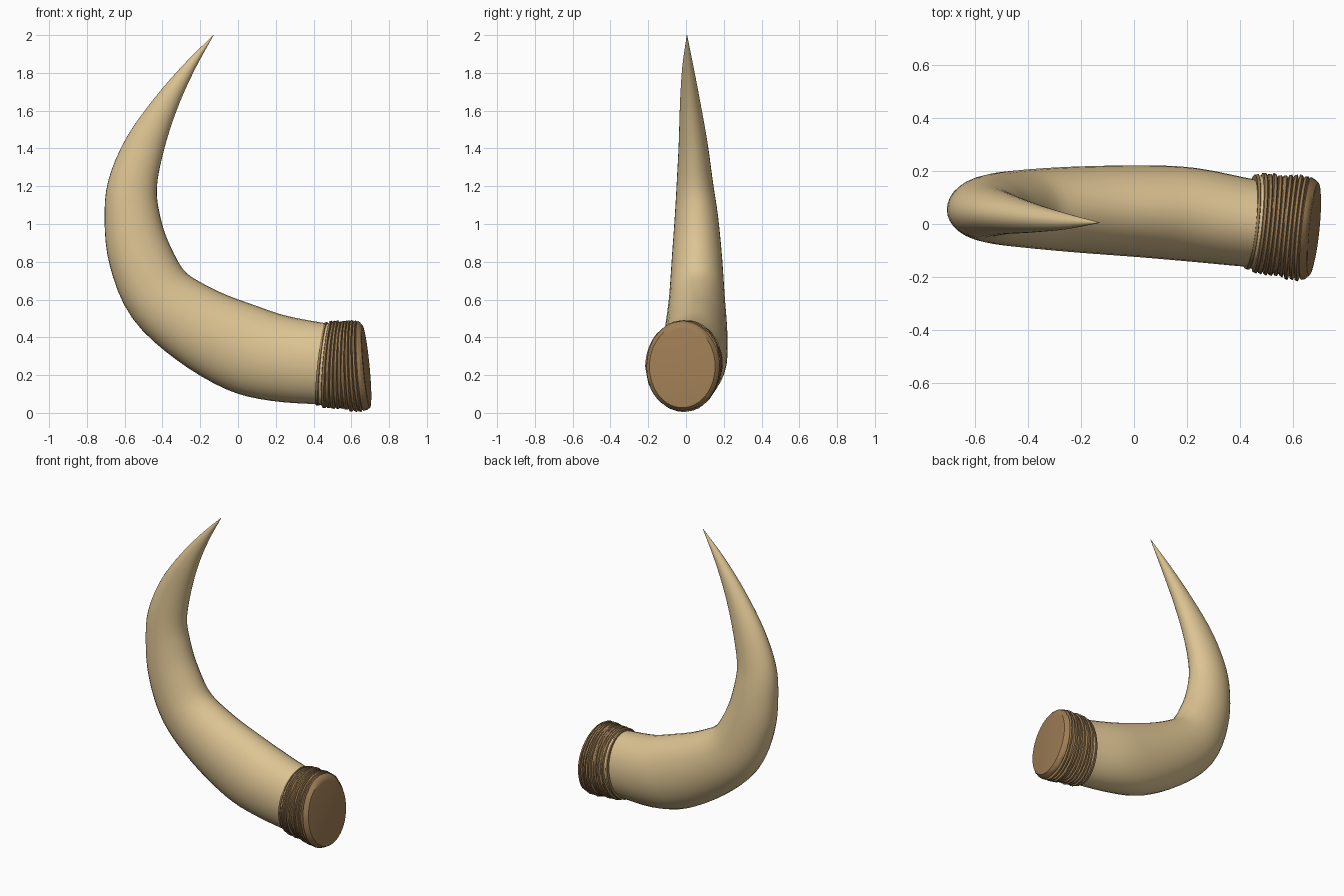
import bpy, bmesh, math, random
from mathutils import Vector

if "Cube" in bpy.data.objects:
    bpy.data.objects.remove(bpy.data.objects["Cube"])

random.seed(4)


def material(name, rgb):
    m = bpy.data.materials.new(name)
    m.diffuse_color = (*rgb, 1)
    m.use_nodes = True
    m.node_tree.nodes["Principled BSDF"].inputs["Base Color"].default_value = m.diffuse_color
    return m


bone = material("pale horn", (0.72, 0.55, 0.29))
brown = material("brown binding", (0.34, 0.205, 0.09))


def loft(name, rings, mats, pick=lambda ring, side: 0, angle=40):
    """Skin a list of equal-length vertex rings and cap both ends."""
    bm = bmesh.new()
    vs = [[bm.verts.new(p) for p in ring] for ring in rings]
    n = len(rings[0])
    for i in range(len(vs) - 1):
        for j in range(n):
            k = (j + 1) % n
            f = bm.faces.new((vs[i][j], vs[i][k], vs[i + 1][k], vs[i + 1][j]))
            f.material_index = pick(i, j)
    bm.faces.new(vs[0])
    bm.faces.new(vs[-1])
    bmesh.ops.recalc_face_normals(bm, faces=bm.faces)
    me = bpy.data.meshes.new(name)
    bm.to_mesh(me)
    bm.free()
    for m in mats:
        me.materials.append(m)
    ob = bpy.data.objects.new(name, me)
    bpy.context.collection.objects.link(ob)
    bpy.context.view_layer.objects.active = ob
    ob.select_set(True)
    bpy.ops.object.shade_smooth_by_angle(angle=math.radians(angle))
    ob.select_set(False)
    return ob


# Horn: centre x, y, z, in-plane radius, sideways radius
path = [Vector(p) for p in (
    (0.62, -0.010, 0.25, 0.205, 0.160),
    (0.45, 0.002, 0.26, 0.215, 0.165),
    (0.21, 0.036, 0.29, 0.229, 0.177),
    (0.02, 0.048, 0.345, 0.235, 0.173),
    (-0.22, 0.055, 0.465, 0.212, 0.162),
    (-0.415, 0.058, 0.62, 0.187, 0.147),
    (-0.52, 0.058, 0.835, 0.168, 0.132),
    (-0.56, 0.055, 1.035, 0.147, 0.115),
    (-0.558, 0.047, 1.21, 0.130, 0.097),
    (-0.492, 0.038, 1.42, 0.105, 0.077),
    (-0.380, 0.022, 1.64, 0.066, 0.054),
    (-0.258, 0.010, 1.83, 0.032, 0.030),
    (-0.130, 0.005, 2.00, 0.001, 0.001))]


def spline(pts, steps):
    """Catmull-Rom through the control points."""
    ext = [2 * pts[0] - pts[1]] + pts + [2 * pts[-1] - pts[-2]]
    out = []
    for i in range(1, len(ext) - 2):
        a, b, c, d = ext[i - 1:i + 3]
        for s in range(steps):
            t = s / steps
            out.append(0.5 * (2 * b + (c - a) * t + (2 * a - 5 * b + 4 * c - d) * t * t
                              + (3 * b - a - 3 * c + d) * t ** 3))
    return out + [pts[-1]]


line = spline(path, 4)
rings = []
for i, p in enumerate(line):
    t = Vector((line[min(i + 1, len(line) - 1)] - line[max(i - 1, 0)])[:3]).normalized()
    normal = Vector((-t.z, 0, t.x)).normalized()
    side = t.cross(normal)
    ring = []
    for j in range(32):
        a = math.tau * j / 32
        ring.append(Vector(p[:3]) + normal * (p[3] * math.cos(a)) + side * (p[4] * math.sin(a)))
    rings.append(ring)
loft("horn", rings, [bone])

# Binding: uneven wound bands, the two ends tilted against each other
# profile entries: position along the wrap, extra radius
bands = 9
profile = [(0.0, -0.03), (0.0, -0.002), (0.05, 0.0), (0.06, -0.006), (0.11, -0.006)]
for b in range(bands):
    s0, s1 = (0.11 + 0.74 * k / bands for k in (b, b + 1))
    swell = random.uniform(0.004, 0.013)
    profile += [(s0 + 0.012, swell), (s0 + 0.7 * (s1 - s0), swell + 0.002), (s1 - 0.004, -0.002)]
profile += [(0.87, 0.009), (0.93, 0.002), (0.99, -0.012), (1.0, -0.028)]

N = 48
wobble = [random.uniform(0, math.tau) for _ in profile]
rings = []
for (s, extra), w in zip(profile, wobble):
    yc, zc = 0.008 - 0.028 * s, 0.26 - 0.015 * s
    inner = 0 < s < 0.99
    ring = []
    for j in range(N):
        a = math.tau * j / N
        rough = extra + (0.002 * math.sin(3 * a + w) + random.uniform(-0.002, 0.002) if inner else 0)
        dy = (0.180 + 0.006 * s + rough) * math.cos(a)
        dz = (0.222 + 0.008 * s + rough) * math.sin(a)
        x = 0.438 + 0.243 * s + (0.11 - 0.205 * s) * dz + 0.10 * dy
        ring.append((x, yc + dy, zc + dz))
    rings.append(ring)
# a pale strip shows in the groove beside the first band
loft("binding", rings, [brown, bone], lambda i, j: 1 if i == 3 else 0, 30)
